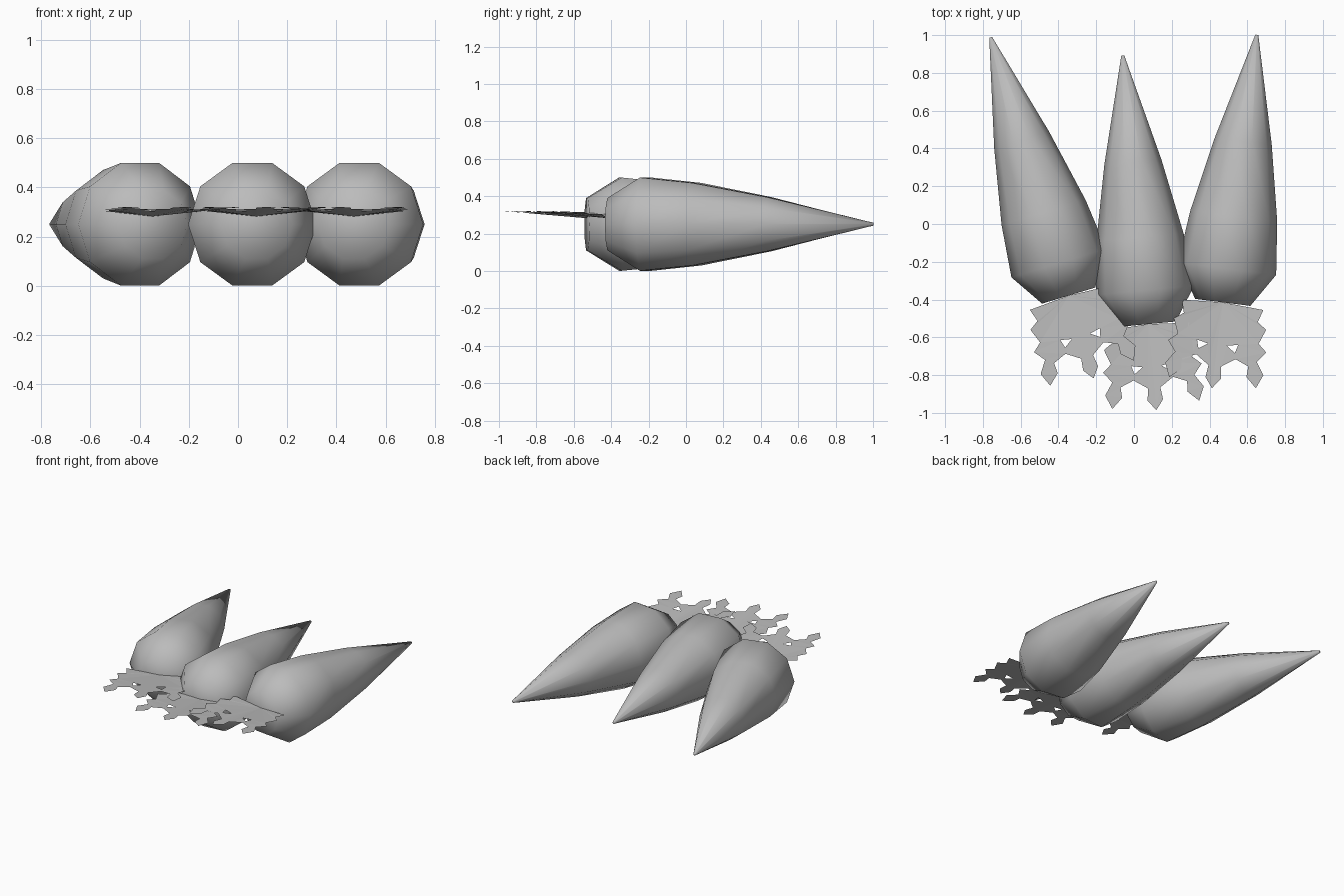
import bpy, bmesh
from math import cos, sin, pi, radians
from mathutils.geometry import tessellate_polygon

if "Cube" in bpy.data.objects:
    bpy.data.objects.remove(bpy.data.objects["Cube"])

grey = bpy.data.materials.new("plain_grey")
grey.use_nodes = True
colour = (0.5, 0.5, 0.5, 1)
grey.diffuse_color = colour
grey.node_tree.nodes["Principled BSDF"].inputs["Base Color"].default_value = colour

SIDES = 10
# Claw profile: distance from the blunt end, radius
PROFILE = [(0, .147), (.18, .262), (.46, .232), (.86, .152), (1.428, .008)]
# Half of the toothed frill: sideways, forward
FRILL = [(0, 0), (.218, .013), (.197, .081), (.246, .115), (.216, .194),
         (.262, .234), (.218, .29), (.262, .355), (.231, .429), (.174, .376),
         (.177, .32), (.105, .29), (.033, .339), (.041, .403), (0, .458)]
HOLE = [(.05, .225), (.11, .213), (.097, .258)]


def place(name, bm, spot, angle):
    mesh = bpy.data.meshes.new(name)
    bm.to_mesh(mesh)
    bm.free()
    mesh.materials.append(grey)
    obj = bpy.data.objects.new(name, mesh)
    bpy.context.collection.objects.link(obj)
    obj.location = (*spot, 0)
    obj.rotation_euler.z = radians(angle)
    return obj


def claw(name, spot, angle):
    bm = bmesh.new()
    rings = []
    for y, r in PROFILE:
        turn = [2 * pi * i / SIDES for i in range(SIDES)]
        rings.append([bm.verts.new((r * cos(a), y, .25 + r * sin(a))) for a in turn])
    for a, b in zip(rings, rings[1:]):
        for i in range(SIDES):
            j = (i + 1) % SIDES
            bm.faces.new((a[i], a[j], b[j], b[i]))
    bm.faces.new(rings[0])
    bm.faces.new(rings[-1])
    bmesh.ops.recalc_face_normals(bm, faces=bm.faces)
    for f in bm.faces:
        f.smooth = True
    place(name, bm, spot, angle)


def frill(name, spot, angle):
    # Gently rising sheet, lowest where it meets the claw
    def lift(u, v):
        return (u, -v, .282 + .085 * v + .1 * u * (1 - v / .46))
    bm = bmesh.new()
    verts = [bm.verts.new(lift(*p)) for p in FRILL + HOLE]
    loops = [[(u, v, 0) for u, v in FRILL], [(u, v, 0) for u, v in HOLE]]
    for tri in tessellate_polygon(loops):
        bm.faces.new([verts[i] for i in tri])
    for f in bm.faces:
        f.normal_update()
        if f.normal.z < 0:
            f.normal_flip()
    obj = place(name, bm, spot, angle)
    obj.modifiers.new("mirror", "MIRROR").use_clip = True


# Three claws, each with a frill fanning out of its blunt end
for side, spot, angle in [("right", (-.346, -.379), 16.8),
                          ("middle", (.075, -.53), 5.4),
                          ("left", (.47, -.415), -7.25)]:
    claw(side + "_claw", spot, angle)
    frill(side + "_frill", spot, angle)
